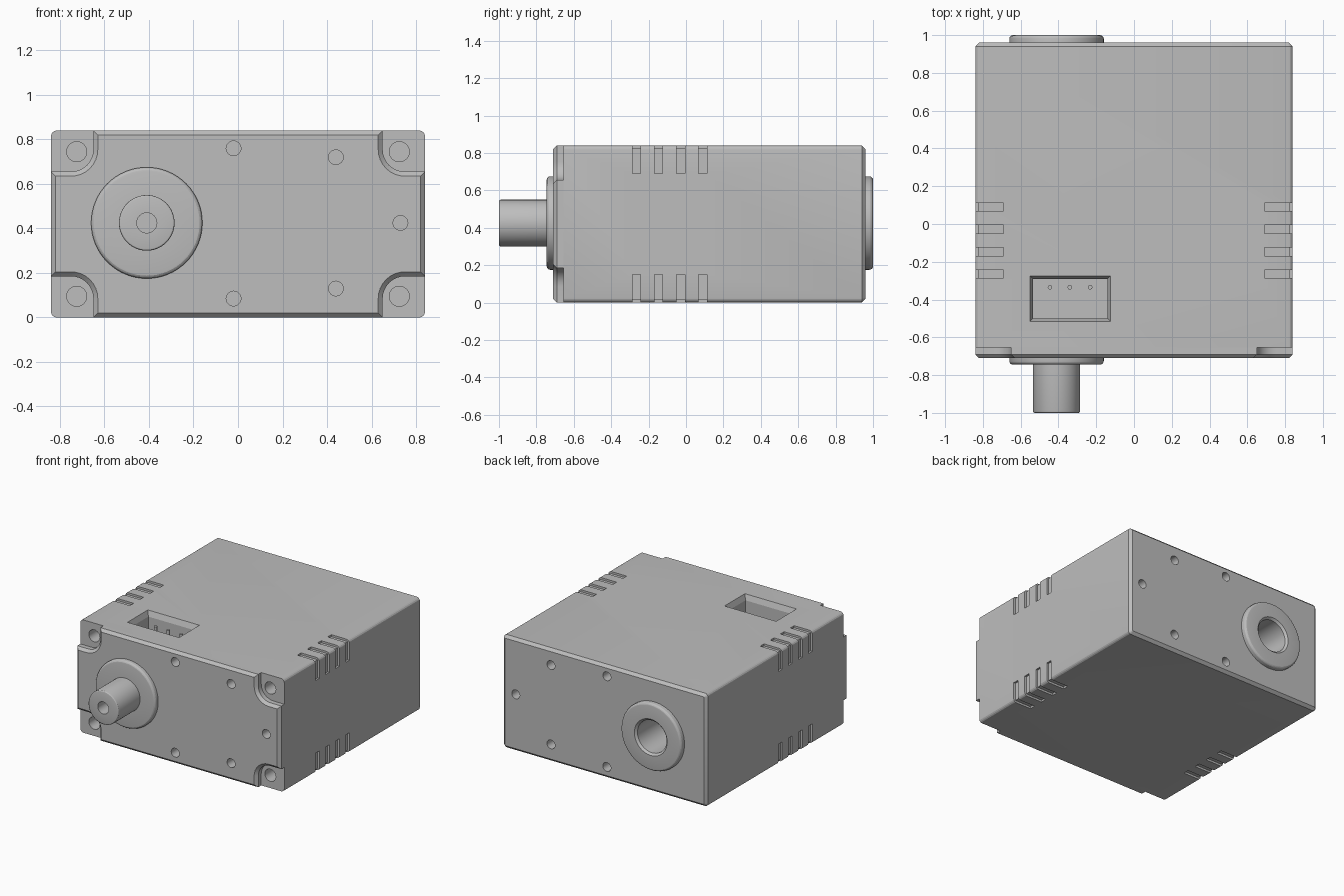
import bpy, bmesh
from math import sin, cos, pi, radians
from mathutils import Vector, Matrix

old = bpy.data.objects.get("Cube")
if old:
    bpy.data.objects.remove(old, do_unlink=True)

GREY = (0.51, 0.51, 0.51, 1)
grey = bpy.data.materials.new("plain grey")
grey.diffuse_color = GREY
grey.use_nodes = True
grey.node_tree.nodes["Principled BSDF"].inputs["Base Color"].default_value = GREY

W, H, MID = 0.84, 0.84, 0.42          # half width, height, mid height
BACK, STEP, FRONT = 0.96, -0.655, -0.71
AXIS = (-0.41, 0.425)                 # shaft axis in x, z


def finish(name, bm):
    bmesh.ops.recalc_face_normals(bm, faces=bm.faces[:])
    mesh = bpy.data.meshes.new(name)
    bm.to_mesh(mesh)
    bm.free()
    mesh.materials.append(grey)
    obj = bpy.data.objects.new(name, mesh)
    bpy.context.collection.objects.link(obj)
    return obj


def arc(cx, cz, r, a0, a1, n):
    return [(cx + r * cos(radians(a0 + (a1 - a0) * i / n)),
             cz + r * sin(radians(a0 + (a1 - a0) * i / n))) for i in range(n + 1)]


def prism(name, outline, y0, y1, chamfer=0):
    """Extrude an x-z outline from y0 to y1, chamfering the y1 end."""
    bm = bmesh.new()
    face = bm.faces.new([bm.verts.new((x, y0, z)) for x, z in outline])
    direction = 1 if y1 > y0 else -1
    ext = bmesh.ops.extrude_face_region(bm, geom=[face])["geom"]
    verts = [g for g in ext if isinstance(g, bmesh.types.BMVert)]
    end = [g for g in ext if isinstance(g, bmesh.types.BMFace)][0]
    bmesh.ops.translate(bm, verts=verts, vec=(0, y1 - y0 - direction * chamfer, 0))
    if chamfer:
        bmesh.ops.inset_region(bm, faces=[end], thickness=chamfer, use_even_offset=True)
        bmesh.ops.translate(bm, verts=end.verts[:], vec=(0, direction * chamfer, 0))
    return finish(name, bm)


def lathe(name, profile, centre, sides=64):
    """Spin (radius, y) points about an axis along y."""
    bm = bmesh.new()
    pts = [bm.verts.new((centre[0] + r, y, centre[1])) for r, y in profile]
    edges = [bm.edges.new(p) for p in zip(pts, pts[1:])]
    bmesh.ops.spin(bm, geom=pts + edges, cent=(centre[0], 0, centre[1]),
                   axis=(0, 1, 0), angle=2 * pi, steps=sides, use_merge=True)
    bmesh.ops.remove_doubles(bm, verts=bm.verts[:], dist=1e-5)
    return finish(name, bm)


def frustum(name, x, y, z, grow=0):
    """Box between the given spans; the second z end is widened by grow."""
    bm = bmesh.new()
    bmesh.ops.create_cube(bm, size=1)
    for v in bm.verts:
        g = grow if v.co.z > 0 else 0
        v.co = Vector((x[0] - g if v.co.x < 0 else x[1] + g,
                       y[0] - g if v.co.y < 0 else y[1] + g,
                       z[0] if v.co.z < 0 else z[1]))
    return finish(name, bm)


def drill(x, z, r, y0, y1):
    return prism("drill", arc(x, z, r, 0, 348.75, 31), y0, y1)


def cut(target, cutters):
    bpy.context.view_layer.objects.active = target
    for c in cutters:
        mod = target.modifiers.new("cut", "BOOLEAN")
        mod.operation, mod.solver, mod.object = "DIFFERENCE", "EXACT", c
        bpy.ops.object.modifier_apply(modifier=mod.name)


def discard(cutters):
    for c in cutters:
        bpy.data.objects.remove(c, do_unlink=True)


def smooth(obj):
    bpy.ops.object.select_all(action="DESELECT")
    obj.select_set(True)
    bpy.context.view_layer.objects.active = obj
    bpy.ops.object.shade_smooth_by_angle(angle=radians(20))


# Housing: rounded block with a chamfered back
R = 0.025
corners = ((1, 1, 0), (-1, 1, 90), (-1, -1, 180), (1, -1, 270))
outline = []
for sx, sz, a in corners:
    outline += arc(sx * (W - R), MID + sz * (MID - R), R, a, a + 90, 4)
housing = prism("housing", outline, STEP, BACK, 0.02)

# Front plate: same block with four rounded corner notches
NX, NZ, NR = 0.65, 0.235, 0.1
outline = []
for sx, sz, a in corners:
    notch = [(W, NZ)] + arc(NX + NR, NZ + NR, NR, 270, 180, 8) + [(NX, MID)]
    if sx * sz < 0:
        notch.reverse()
    outline += [(sx * x, MID + sz * z) for x, z in notch]
front_plate = prism("front_plate", outline, STEP, FRONT, 0.02)

# Screw holes front and back, and mounting holes in the notches
screws = [(-0.02, 0.76), (0.44, 0.72), (0.73, 0.425), (0.44, 0.13), (-0.02, 0.085)]
front_drills = [drill(x, z, 0.033, -0.8, -0.55) for x, z in screws]
cut(front_plate, front_drills)
cutters = front_drills + [drill(x, z, 0.033, 0.8, 1.1) for x, z in screws]
cutters += [drill(sx * 0.725, MID + sz * 0.325, 0.045, -0.8, -0.45)
            for sx in (-1, 1) for sz in (-1, 1)]
cutters.append(drill(*AXIS, 0.13, 0.69, 1.1))

# Vent grooves wrapping the four long edges
D, L, OUT = 0.015, 0.15, 0.1
for y in (-0.265, -0.147, -0.028, 0.09):
    for sx in (-1, 1):
        for sz in (-1, 1):
            ell = [(W - L, MID - D), (W - D, MID - D), (W - D, MID - L),
                   (W + OUT, MID - L), (W + OUT, MID + OUT), (W - L, MID + OUT)]
            cutters.append(prism("groove", [(sx * x, MID + sz * z) for x, z in ell],
                                 y - 0.022, y + 0.022))

# Connector sockets in the top and bottom, with sloped rims
SX, SY = (-0.535, -0.14), (-0.50, -0.29)
cutters.append(frustum("socket", SX, SY, (H - 0.2, H + 0.1)))
cutters.append(frustum("rim", SX, SY, (H - 0.04, H + 0.04), 0.03))
cutters.append(frustum("socket", SX, SY, (0.4, -0.1)))
cutters.append(frustum("rim", SX, SY, (0.04, -0.04), 0.03))
cut(housing, cutters)
discard(cutters)

# Connector pins
for i, x in enumerate((-0.445, -0.34, -0.232)):
    bm = bmesh.new()
    bmesh.ops.create_cone(bm, cap_ends=True, segments=16, radius1=0.012, radius2=0.012,
                          depth=0.14, matrix=Matrix.Translation((x, -0.335, H - 0.14)))
    smooth(finish(f"connector_pin_{i + 1}", bm))

# Output bearing collar and bored shaft
E = 0.02
collar = lathe("front_collar", [(0.1, FRONT - 0.035)] +
               arc(0.25 - E, FRONT - 0.035 + E, E, -90, 0, 4) + [(0.25, FRONT + 0.01)], AXIS)
shaft = lathe("output_shaft", [(0.125, FRONT)] + arc(0.115, -0.99, 0.01, 0, -90, 3) +
              [(0.045, -1.0), (0.045, -0.8), (0, -0.8)], AXIS)

# Rear collar with a deep cup
rear = lathe("rear_collar", [(0.25, BACK - 0.01)] + arc(0.25 - E, 1 - E, E, 0, 90, 4) +
             [(0.135, 1.0), (0.12, 0.985), (0.12, 0.7), (0, 0.7)], AXIS)

for obj in (housing, front_plate, collar, shaft, rear):
    smooth(obj)
